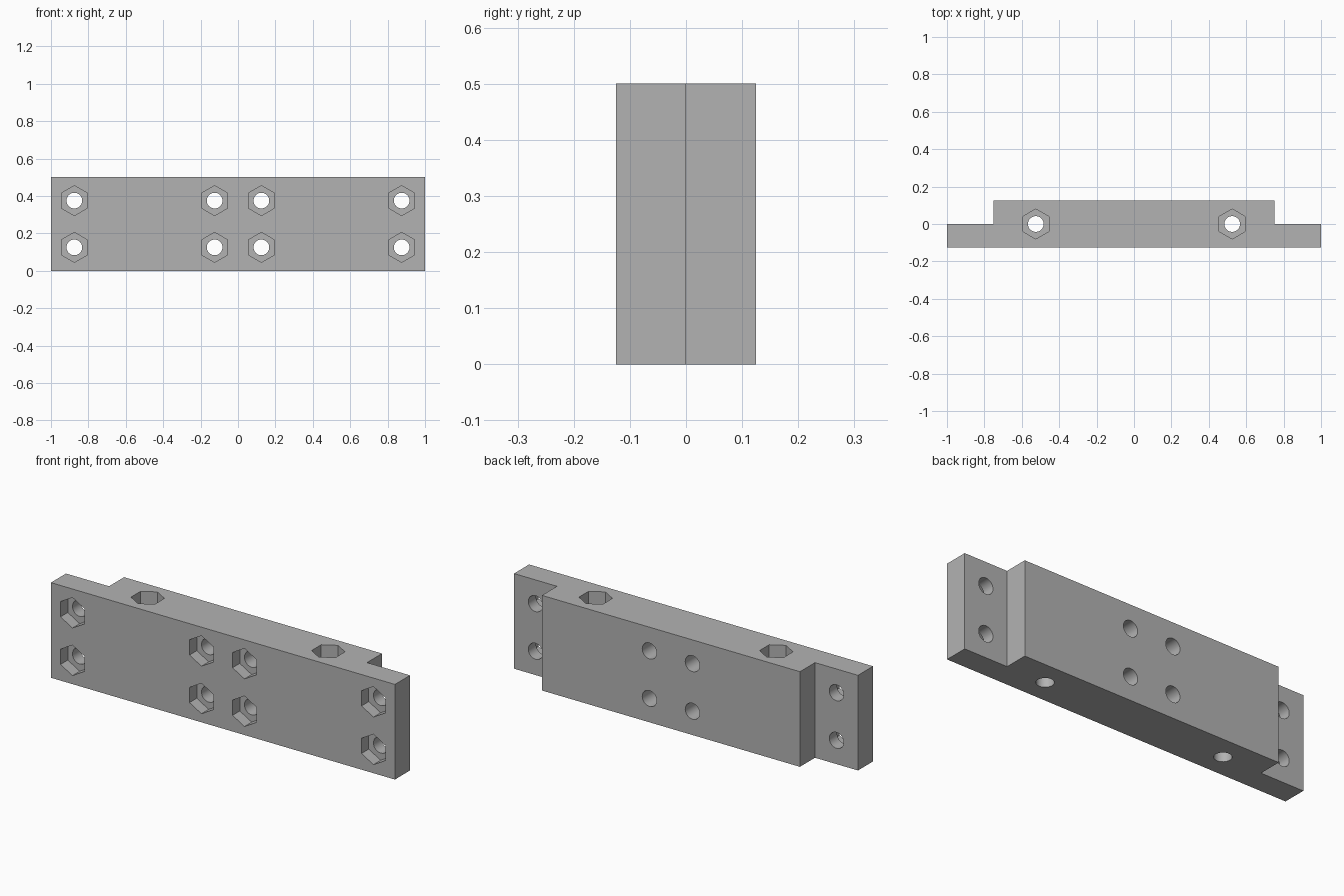
import bpy, bmesh
from math import pi
from mathutils import Matrix, Vector

old = bpy.data.objects.get("Cube")
if old:
    bpy.data.objects.remove(old)

grey = bpy.data.materials.new("plain grey")
grey.use_nodes = True
grey.diffuse_color = (0.45, 0.45, 0.45, 1)
grey.node_tree.nodes["Principled BSDF"].inputs["Base Color"].default_value = grey.diffuse_color

HEIGHT, HALF_DEPTH = 0.5, 0.125
BORE, NUT = 0.042, 0.08          # bore radius, hexagon corner radius


def make_object(name, bm):
    bmesh.ops.recalc_face_normals(bm, faces=bm.faces)
    mesh = bpy.data.meshes.new(name)
    bm.to_mesh(mesh)
    bm.free()
    mesh.materials.append(grey)
    obj = bpy.data.objects.new(name, mesh)
    bpy.context.collection.objects.link(obj)
    return obj


def add_prism(bm, sides, radius, centre, axis, length):
    """Prism along y or z, with hexagon corners pointing along the other axis."""
    turn = Matrix.Rotation(pi / 2, 4, 'X') if axis == 'Y' else Matrix()
    place = Matrix.Translation(Vector(centre)) @ turn
    bmesh.ops.create_cone(bm, cap_ends=True, segments=sides, radius1=radius,
                          radius2=radius, depth=length, matrix=place)


# Stepped bar, extruded upward from its plan outline
bm = bmesh.new()
outline = [(-1, -HALF_DEPTH), (1, -HALF_DEPTH), (1, 0), (0.75, 0),
           (0.75, HALF_DEPTH), (-0.75, HALF_DEPTH), (-0.75, 0), (-1, 0)]
base = bm.faces.new([bm.verts.new((x, y, 0)) for x, y in outline])
top = bmesh.ops.extrude_face_region(bm, geom=[base])["geom"]
bmesh.ops.translate(bm, vec=(0, 0, HEIGHT),
                    verts=[v for v in top if isinstance(v, bmesh.types.BMVert)])
bar = make_object("stepped_mounting_bar", bm)

# Bolt bores and nut pockets: eight from the front, two from the top
bores, pockets = bmesh.new(), bmesh.new()
FRONT_POCKET, TOP_POCKET = 0.06, 0.1
for side in (-1, 1):
    for x in (0.125, 0.875):
        for z in (0.125, 0.375):
            add_prism(bores, 32, BORE, (side * x, 0, z), 'Y', 0.4)
            add_prism(pockets, 6, NUT, (side * x, -HALF_DEPTH, z), 'Y', 2 * FRONT_POCKET)
    add_prism(bores, 32, BORE, (side * 0.525, 0, HEIGHT / 2), 'Z', 0.8)
    add_prism(pockets, 6, NUT, (side * 0.525, 0, HEIGHT), 'Z', 2 * TOP_POCKET)

cutters = [make_object("nut_pocket_cutter", pockets), make_object("bore_cutter", bores)]
bpy.context.view_layer.objects.active = bar
for cutter in cutters:
    cutter.hide_render = True
    cut = bar.modifiers.new(cutter.name, 'BOOLEAN')
    cut.operation, cut.solver, cut.object = 'DIFFERENCE', 'EXACT', cutter
    bpy.ops.object.modifier_apply(modifier=cut.name)
    bpy.data.objects.remove(cutter)

# Smooth bores, crisp edges
bpy.ops.object.select_all(action='DESELECT')
bar.select_set(True)
bpy.ops.object.shade_smooth_by_angle(angle=pi / 6)
